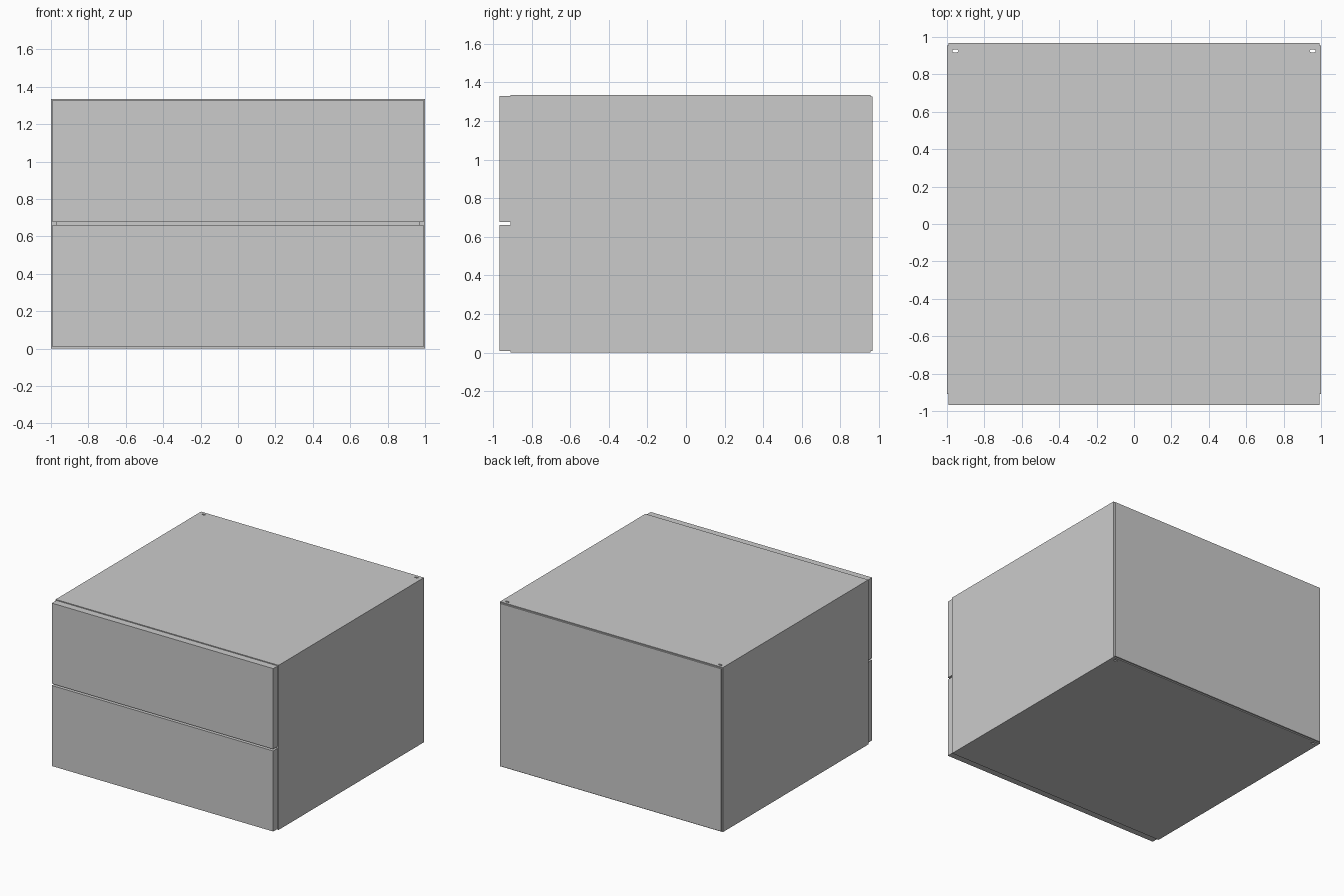
import bpy, bmesh, math

if "Cube" in bpy.data.objects:
    bpy.data.objects.remove(bpy.data.objects["Cube"])

W, H = 1.0, 1.335          # half width, height
Y0, Y1 = -0.908, 0.955     # carcass front and back
T = 0.03                   # board thickness


def add_box(bm, x0, x1, y0, y1, z0, z1):
    vs = bmesh.ops.create_cube(bm, size=1)["verts"]
    for v in vs:
        v.co.x = x1 if v.co.x > 0 else x0
        v.co.y = y1 if v.co.y > 0 else y0
        v.co.z = z1 if v.co.z > 0 else z0


def make(name, bm):
    bmesh.ops.recalc_face_normals(bm, faces=bm.faces)
    me = bpy.data.meshes.new(name)
    bm.to_mesh(me)
    bm.free()
    ob = bpy.data.objects.new(name, me)
    bpy.context.collection.objects.link(ob)
    return ob


def boxes(name, *specs):
    bm = bmesh.new()
    for s in specs:
        add_box(bm, *s)
    return make(name, bm)


# carcass: one fused tube of boards, open at front and back
bm = bmesh.new()
rings = []
for y in (Y0, Y1):
    for x, z0, z1 in ((W, 0, H), (W - T, T, H - T)):
        rings.append([bm.verts.new((px, y, pz))
                      for px, pz in ((-x, z0), (x, z0), (x, z1), (-x, z1))])
fo, fi, bo, bi = rings
for a, b in ((fo, fi), (fi, bi), (bi, bo), (bo, fo)):
    for i in range(4):
        j = (i + 1) % 4
        bm.faces.new((a[i], a[j], b[j], b[i]))
carcass = make("cabinet_carcass", bm)

# rounded slots through top and bottom at the rear corners
bm = bmesh.new()
r, half = 0.007, 0.009
for cx in (-0.955, 0.955):
    outline = []
    for side in (1, -1):
        for k in range(7):
            a = -math.pi / 2 + math.pi * k / 6
            outline.append((cx + side * (half + r * math.cos(a)),
                            0.925 + side * r * math.sin(a)))
    face = bm.faces.new([bm.verts.new((x, y, -0.1)) for x, y in outline])
    ext = bmesh.ops.extrude_face_region(bm, geom=[face])["geom"]
    bmesh.ops.translate(bm, vec=(0, 0, H + 0.2),
                        verts=[e for e in ext if isinstance(e, bmesh.types.BMVert)])
cutter = make("slot_cutter", bm)
cutter.hide_render = True
cutter.hide_set(True)
mod = carcass.modifiers.new("slots", "BOOLEAN")
mod.operation = "DIFFERENCE"
mod.solver = "EXACT"
mod.object = cutter

# thin back panel, slightly inset from the carcass outline
boxes("back_panel", (-0.993, 0.993, Y1, 0.967, 0.008, H - 0.008))

# two drawers: overlay front plus open box behind it
for name, z0, z1 in (("lower", 0.008, 0.661), ("upper", 0.676, 1.329)):
    boxes(name + "_drawer_front", (-0.993, 0.993, -0.967, -0.910, z0, z1))
    b, t, x = z0 + 0.06, z1 - 0.2, 0.92
    boxes(name + "_drawer_box",
          (-x, x, -0.908, 0.85, b, b + 0.03),
          (-x, -x + 0.03, -0.908, 0.85, b + 0.03, t),
          (x - 0.03, x, -0.908, 0.85, b + 0.03, t),
          (-x + 0.03, x - 0.03, 0.82, 0.85, b + 0.03, t))
